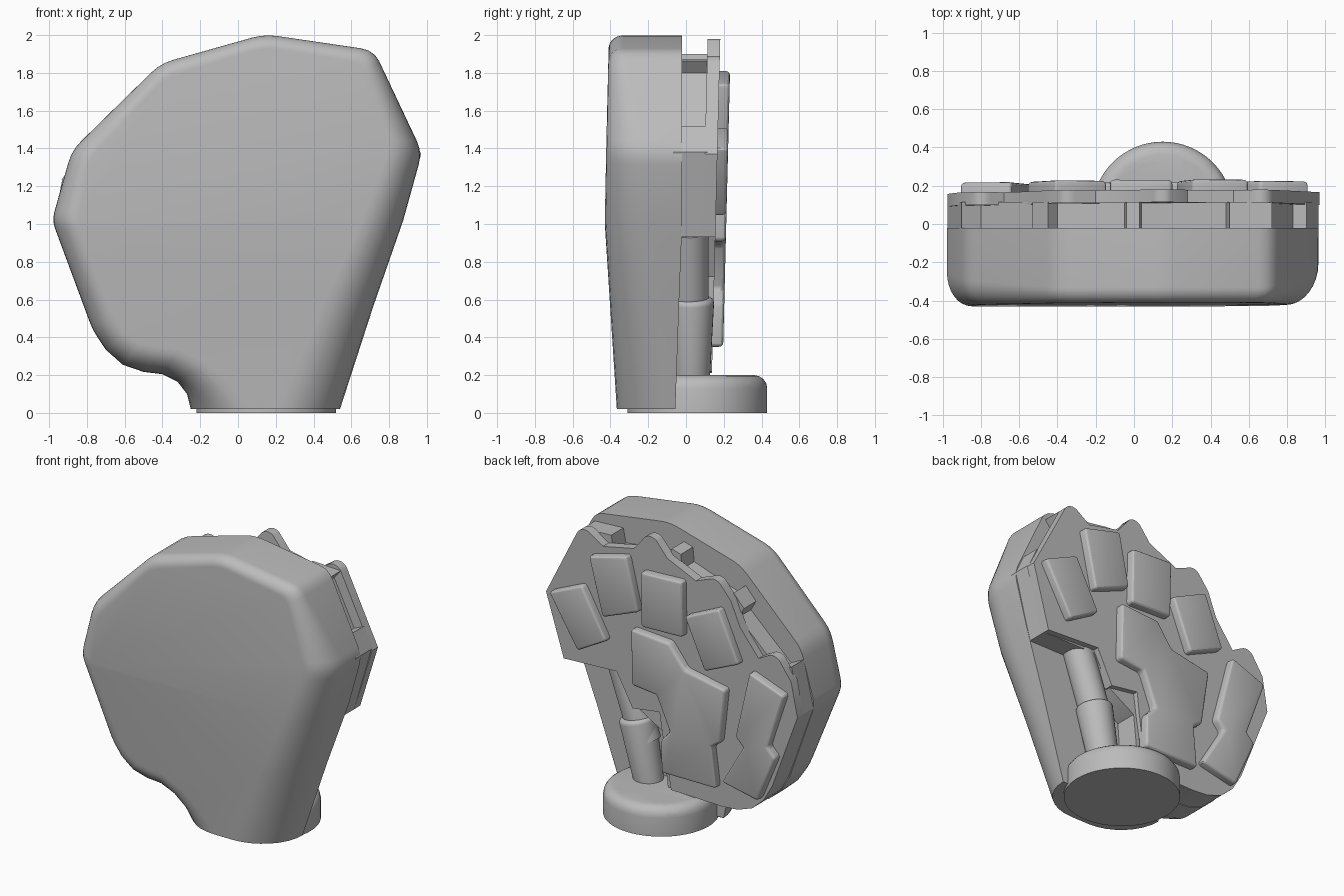
import bpy, bmesh, math
from mathutils import Vector

if "Cube" in bpy.data.objects:
    bpy.data.objects.remove(bpy.data.objects["Cube"])

grey = bpy.data.materials.new("grey")
grey.diffuse_color = (0.5, 0.5, 0.5, 1)
grey.use_nodes = True
grey.node_tree.nodes["Principled BSDF"].inputs["Base Color"].default_value = grey.diffuse_color


def finish(name, bm, smooth=True):
    bmesh.ops.recalc_face_normals(bm, faces=bm.faces[:])
    me = bpy.data.meshes.new(name)
    bm.to_mesh(me)
    bm.free()
    ob = bpy.data.objects.new(name, me)
    bpy.context.collection.objects.link(ob)
    me.materials.append(grey)
    if smooth:
        bpy.ops.object.select_all(action='DESELECT')
        ob.select_set(True)
        bpy.context.view_layer.objects.active = ob
        bpy.ops.object.shade_smooth_by_angle(angle=math.radians(28))
    return ob


def slab(name, pts, y0, y1, tilt=0.025, bevel=0.0):
    """Extrude an x/z outline along y, leaning slightly back toward the top."""
    bm = bmesh.new()
    rings = [[bm.verts.new((x, y + tilt * (z - 1), z)) for x, z in pts] for y in (y0, y1)]
    n = len(pts)
    for r in rings:
        bm.faces.new(r)
    for i in range(n):
        j = (i + 1) % n
        bm.faces.new((rings[0][i], rings[0][j], rings[1][j], rings[1][i]))
    if bevel:
        bmesh.ops.recalc_face_normals(bm, faces=bm.faces[:])
        edges = [e for e in bm.edges if not all(v in rings[0] for v in e.verts)]
        bmesh.ops.bevel(bm, geom=edges, offset=bevel, segments=3, profile=0.5, affect='EDGES')
    return finish(name, bm)


def rod(name, a, b, r1, r2, segs=32, bevel=0.0):
    a, b = Vector(a), Vector(b)
    bm = bmesh.new()
    bmesh.ops.create_cone(bm, cap_ends=True, segments=segs, radius1=r1, radius2=r2, depth=(b - a).length)
    if bevel:
        top = max(v.co.z for v in bm.verts)
        edges = [e for e in bm.edges if all(v.co.z > top - 1e-4 for v in e.verts)]
        bmesh.ops.bevel(bm, geom=edges, offset=bevel, segments=4, profile=0.5, affect='EDGES')
    rot = (b - a).to_track_quat('Z', 'Y').to_matrix()
    for v in bm.verts:
        v.co = rot @ v.co + (a + b) / 2
    return finish(name, bm)


def cut(ob, cutters):
    for c in cutters:
        c.hide_render = True
        c.hide_set(True)
        m = ob.modifiers.new("cut", 'BOOLEAN')
        m.operation, m.solver, m.object = 'DIFFERENCE', 'EXACT', c


# Front shell: x, z, inset x, inset z, rounding depth, corner softness
shell_pts = [
    (0.54, 0.02, -0.33, 0, 0.31, 0), (0.715, 0.56, -0.27, 0, 0.28, 0),
    (0.875, 1.02, -0.22, 0, 0.25, 0), (0.975, 1.38, -0.17, 0.02, 0.22, 0.07),
    (0.72, 1.92, -0.06, -0.07, 0.08, 0.07), (0.14, 2.005, 0, -0.07, 0.08, 0.07),
    (-0.41, 1.85, 0.03, -0.07, 0.08, 0.07), (-0.88, 1.39, 0.09, -0.05, 0.13, 0.07),
    (-0.985, 1.02, 0.13, 0, 0.18, 0.05), (-0.77, 0.44, 0.13, 0.05, 0.18, 0.05),
    (-0.70, 0.335, 0.11, 0.08, 0.18, 0), (-0.61, 0.255, 0.09, 0.11, 0.18, 0),
    (-0.50, 0.217, 0.08, 0.13, 0.18, 0), (-0.40, 0.205, 0.09, 0.13, 0.2, 0),
    (-0.32, 0.165, 0.15, 0.10, 0.22, 0), (-0.27, 0.10, 0.23, 0.05, 0.27, 0),
    (-0.25, 0.02, 0.32, 0, 0.31, 0)]


def soften(pts):
    out = []
    for i, p in enumerate(pts):
        if not p[5]:
            out.append(Vector(p[:5]))
            continue
        here = Vector(p[:5])
        ends = []
        for q in (pts[i - 1], pts[(i + 1) % len(pts)]):
            q = Vector(q[:5])
            ends.append(here.lerp(q, min(0.4, p[5] / (q - here).length)))
        for t in (0, 0.33, 0.67, 1):
            out.append(ends[0].lerp(here, t).lerp(here.lerp(ends[1], t), t))
    return out


def front_y(z):
    return -0.365 - 0.065 * z if z < 1 else -0.43 + 0.02 * (z - 1)


bm = bmesh.new()
outline = soften(shell_pts)
rings = []
steps = 8
for k in range(-1, steps + 1):
    ring = []
    for x, z, ix, iz, d in outline:
        yf = front_y(z)
        if k < 0:
            co = (x, -0.06 + 0.04 * min(z, 1), z)
        else:
            a = math.pi / 2 * k / steps
            w = 1 - math.cos(a)
            co = (x + ix * w, yf + d * (1 - math.sin(a)), z + iz * w)
        ring.append(bm.verts.new(co))
    rings.append(ring)
n = len(outline)
for r0, r1 in zip(rings, rings[1:]):
    for i in range(n):
        j = (i + 1) % n
        bm.faces.new((r0[i], r0[j], r1[j], r1[i]))
bm.faces.new(rings[0])
# The flat front breaks at mid height
split = [i for i, p in enumerate(outline) if abs(p[1] - 1.02) < 0.03]
a, b = split[0], split[-1]
f = rings[-1]
bm.faces.new(f[a:b + 1])
bm.faces.new(f[b:] + f[:a + 1])
finish("front_shell", bm)

# Core between shell and palm plate, notched for four finger sockets
left_low = [(-0.975, 1.0), (-0.77, 0.46), (-0.70, 0.34), (-0.61, 0.26), (-0.50, 0.22), (-0.38, 0.21)]
slab("core", [(0.06, 0.22), (0.10, 0.60), (0.30, 0.72), (0.43, 0.93), (0.84, 0.93), (0.965, 1.38),
              (0.90, 1.52), (0.83, 1.49), (0.67, 1.80), (0.72, 1.86), (0.50, 1.87), (0.48, 1.77),
              (0.04, 1.83), (0.03, 1.90), (-0.04, 1.88), (-0.05, 1.78), (-0.40, 1.66),
              (-0.45, 1.72), (-0.53, 1.63), (-0.49, 1.56), (-0.80, 1.27), (-0.90, 1.32)]
     + left_low, -0.07, 0.115, 0.0)


# Palm plate with rounded knuckle lugs
def lug(x, z, r, start, end):
    return [(x + r * math.cos(math.radians(start + (end - start) * i / 6)),
             z + r * math.sin(math.radians(start + (end - start) * i / 6))) for i in range(7)]


knuckles = [(0.66, 1.82, 25, 120), (0.15, 1.91, 55, 135), (-0.34, 1.74, 60, 150), (-0.79, 1.32, 55, 150)]
plate_pts = [(0.02, 0.22), (0.08, 0.60), (0.10, 0.75), (0.31, 0.72), (0.43, 0.95), (0.84, 0.93), (0.97, 1.37)]
dips = [[(0.52, 1.81), (0.28, 1.86)], [(0.02, 1.86), (-0.20, 1.76)],
        [(-0.47, 1.69), (-0.54, 1.52), (-0.68, 1.34)], [(-0.93, 1.24)]]
for (x, z, s, e), d in zip(knuckles, dips):
    plate_pts += lug(x, z, 0.07, s, e) + d
plate = slab("palm_plate", plate_pts + left_low, 0.09, 0.157)
holes = []
for i, (x, z, s, e) in enumerate(knuckles):
    for dx, dz in ((0, 0), (-0.08, -0.10), (0.07, -0.12)):
        holes.append(rod("hole_cutter", (x + dx, 0.125, z + dz), (x + dx, 0.4, z + dz), 0.018, 0.018, 12))
cut(plate, holes)

# Soft pads on the palm side
pads = {
    "first_finger_pad": [(0.915, 1.40), (0.656, 1.515), (0.47, 1.17), (0.70, 1.04)],
    "second_finger_pad": [(0.60, 1.74), (0.305, 1.815), (0.22, 1.44), (0.50, 1.33)],
    "third_finger_pad": [(0.20, 1.735), (-0.125, 1.75), (-0.125, 1.355), (0.20, 1.345)],
    "fourth_finger_pad": [(-0.14, 1.51), (-0.41, 1.635), (-0.56, 1.28), (-0.29, 1.16)],
    "palm_pad": [(0.28, 1.31), (-0.02, 1.29), (-0.14, 1.13), (-0.45, 1.07), (-0.40, 0.68), (-0.335, 0.64),
                 (-0.367, 0.35), (0.06, 0.35), (0.06, 0.58), (-0.01, 0.655), (0.09, 0.89), (0.28, 0.91)],
    "side_pad": [(-0.64, 1.25), (-0.91, 1.15), (-0.773, 0.755), (-0.836, 0.69),
                 (-0.69, 0.35), (-0.41, 0.41), (-0.58, 0.70), (-0.52, 0.76)]}
for name, pts in pads.items():
    slab(name, pts, 0.14, 0.213, bevel=0.022)

# Thumb drive: lower housing and the barrel running up beneath the palm
rod("thumb_housing", (0.26, 0.03, 0.15), (0.36, 0.03, 0.61), 0.095, 0.12, bevel=0.03)
rod("thumb_barrel", (0.30, 0.02, 0.45), (0.48, 0.02, 0.96), 0.10, 0.10)

# Wrist flange with two counterbored bolt holes and a recessed underside
flange = rod("wrist_flange", (0.15, 0.06, 0.0), (0.15, 0.06, 0.2), 0.37, 0.37, 64, 0.07)
cutters = [rod("recess_cutter", (0.15, 0.06, -0.1), (0.15, 0.06, 0.012), 0.335, 0.335, 48),
           rod("pin_cutter", (0.15, 0.25, -0.1), (0.15, 0.25, 0.06), 0.015, 0.015, 12)]
for x in (-0.05, 0.35):
    cutters.append(rod("bolt_cutter", (x, 0.26, -0.1), (x, 0.26, 0.3), 0.048, 0.048, 24))
    cutters.append(rod("bore_cutter", (x, 0.26, 0.12), (x, 0.26, 0.3), 0.085, 0.085, 24))
cut(flange, cutters)
